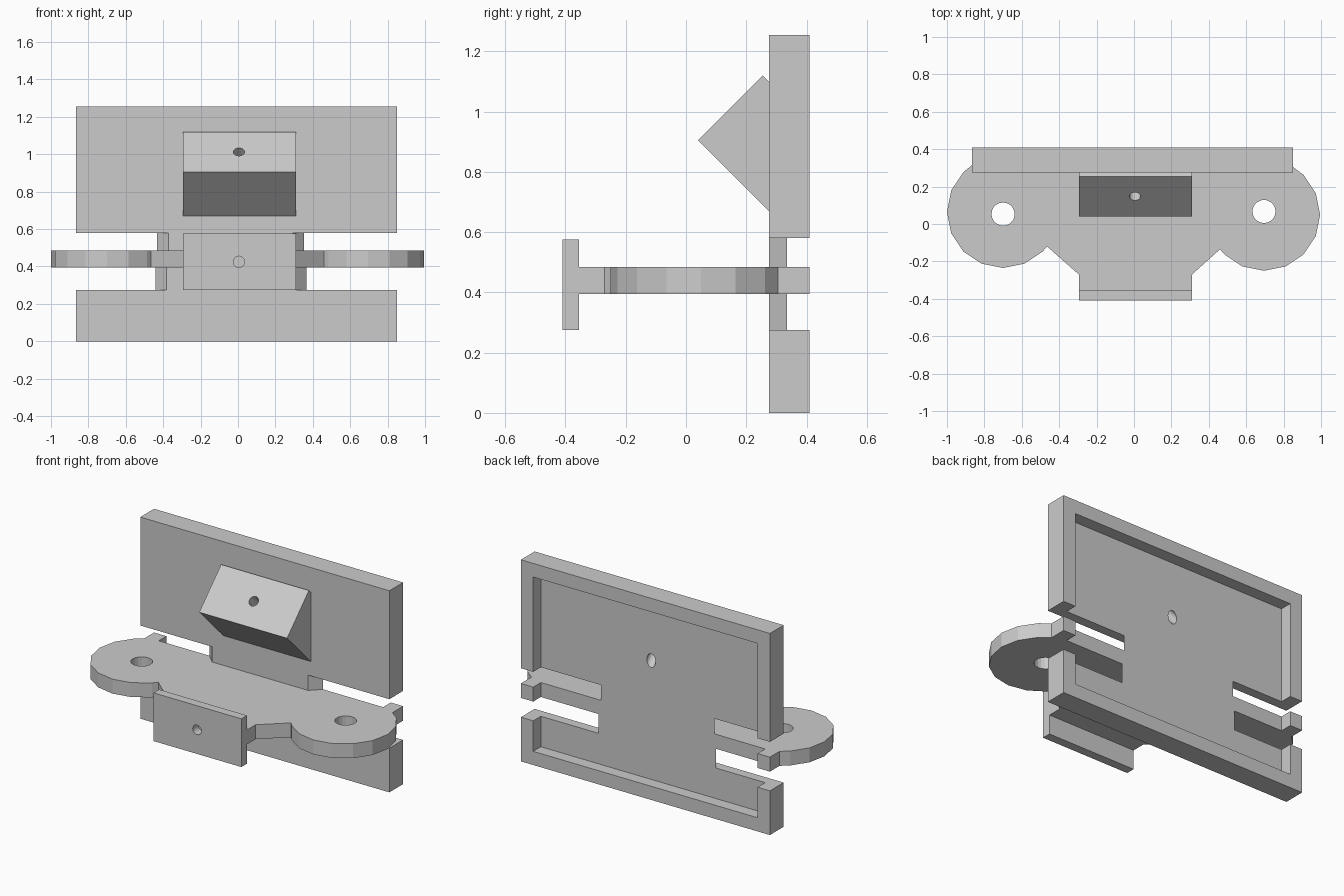
import bpy
import bmesh
from math import cos, sin, radians, pi
from mathutils import Matrix, Vector

start_cube = bpy.data.objects.get("Cube")
if start_cube:
    bpy.data.objects.remove(start_cube, do_unlink=True)

grey = bpy.data.materials.new("plain_grey")
grey.use_nodes = True
GREY = (0.6, 0.6, 0.6, 1)
grey.diffuse_color = GREY
grey.node_tree.nodes["Principled BSDF"].inputs["Base Color"].default_value = GREY


def finish(name, bm):
    bmesh.ops.recalc_face_normals(bm, faces=bm.faces)
    mesh = bpy.data.meshes.new(name)
    bm.to_mesh(mesh)
    bm.free()
    mesh.materials.append(grey)
    obj = bpy.data.objects.new(name, mesh)
    bpy.context.collection.objects.link(obj)
    return obj


def prism(name, outline, low, high, axis="z"):
    """Extrude an outline: (x, y) along z, or (y, z) along x."""
    bm = bmesh.new()
    place = (lambda a, b: (a, b, low)) if axis == "z" else (lambda a, b: (low, a, b))
    face = bm.faces.new([bm.verts.new(place(a, b)) for a, b in outline])
    step = Vector((0, 0, high - low)) if axis == "z" else Vector((high - low, 0, 0))
    top = bmesh.ops.extrude_face_region(bm, geom=[face])["geom"]
    bmesh.ops.translate(bm, vec=step, verts=[v for v in top if isinstance(v, bmesh.types.BMVert)])
    return finish(name, bm)


def box(name, x, y, z):
    return prism(name, [(x[0], y[0]), (x[1], y[0]), (x[1], y[1]), (x[0], y[1])], *z)


def rod(name, centre, radius, length, tilt=0):
    """Cylinder tilted about x, used for drilling."""
    bm = bmesh.new()
    bmesh.ops.create_cone(bm, cap_ends=True, segments=20, radius1=radius, radius2=radius,
                          depth=length,
                          matrix=Matrix.Translation(centre) @ Matrix.Rotation(tilt, 4, "X"))
    return finish(name, bm)


def cut(target, cutters):
    """Subtract the cutters, keeping the result as plain mesh."""
    for cutter in cutters:
        cutter.hide_render = True
        mod = target.modifiers.new("cut", "BOOLEAN")
        mod.operation, mod.solver, mod.object = "DIFFERENCE", "EXACT", cutter
    bpy.context.view_layer.update()
    graph = bpy.context.evaluated_depsgraph_get()
    mesh = bpy.data.meshes.new_from_object(target.evaluated_get(graph))
    target.modifiers.clear()
    target.data = mesh


def arc(cx, cy, first, last):
    return [(cx + 0.3 * cos(radians(a / 2)), cy + 0.3 * sin(radians(a / 2)))
            for a in range(first * 2, last * 2 + 1, 45)]


LEFT, RIGHT = -0.295, 0.31
WALL = (-0.865, 0.85)
FRONT, FLOOR, BACK = 0.275, 0.335, 0.41

# Diagonal screw hole through the wedge and wall
diagonal = rod("diagonal_drill", (0.005, 0.2, 0.96), 0.03, 1, pi / 4)

# Upright back wall with a recessed rear and two slots on each side
wall = box("back_wall", WALL, (FRONT, BACK), (0, 1.255))
cutters = [box("recess_cutter", (WALL[0] + 0.085, WALL[1] - 0.085), (FLOOR, 0.6), (0.085, 1.17))]
for ends, z in (((-0.39, 0.31), (0.485, 0.58)), ((-0.4, 0.325), (0.275, 0.395))):
    for x, side in zip(ends, (-1, 1)):
        outline = [(x - side * 0.08, FRONT - 0.06), (x + side * 0.18, BACK + 0.06),
                   (side * 1.2, BACK + 0.06), (side * 1.2, FRONT - 0.06)]
        cutters.append(prism("slot_cutter", outline, *z))
cut(wall, cutters + [diagonal])

# Wedge on the wall front
wedge = prism("angled_wedge", [(FRONT, 1.1), (0.255, 1.12), (0.04, 0.905), (FRONT, 0.67)],
              LEFT, RIGHT, "x")
cut(wedge, [diagonal])

# Level shelf with two rounded ears
outline = [(WALL[0], 0.316)] + arc(-0.7, 0.065, 135, 315)
outline += [(-0.465, -0.12), (LEFT, -0.27), (LEFT, -0.355)]
outline += [(RIGHT, -0.355), (RIGHT, -0.27), (0.46, -0.135)]
outline += arc(0.695, 0.05, 225, 405) + [(WALL[1], 0.305)]
shelf = prism("eared_shelf", outline, 0.395, 0.485)
drills = [rod("ear_drill", (x, y, 0.44), 0.062, 0.3) for x, y in ((-0.7, 0.053), (0.695, 0.067))]
cut(shelf, drills)

# Small front plate with its hole
plate = box("front_plate", (LEFT, RIGHT), (-0.41, -0.355), (0.275, 0.575))
plate_drill = rod("plate_drill", (0.005, -0.38, 0.425), 0.03, 0.2, pi / 2)
cut(plate, [plate_drill])

for helper in cutters + drills + [diagonal, plate_drill]:
    bpy.data.objects.remove(helper, do_unlink=True)
